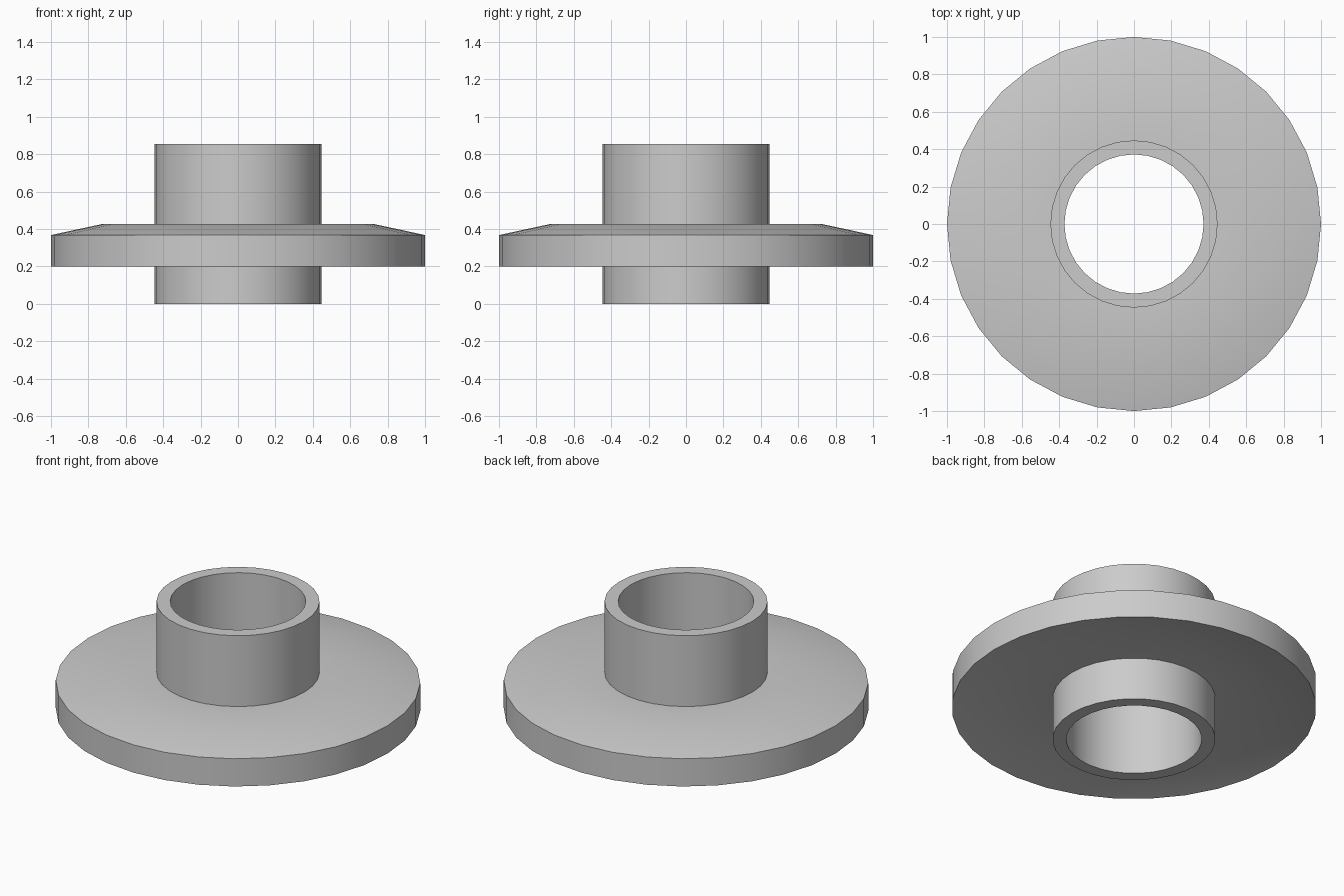
import bpy
import math

cube = bpy.data.objects.get("Cube")
if cube:
    bpy.data.objects.remove(cube, do_unlink=True)

SIDES = 32

grey = bpy.data.materials.new("plain grey")
grey.use_nodes = True
colour = (0.6, 0.6, 0.6, 1)
grey.diffuse_color = colour
grey.node_tree.nodes["Principled BSDF"].inputs["Base Color"].default_value = colour


def lathe(name, profile):
    """Revolve a closed (radius, height) profile around z."""
    verts, faces = [], []
    n = len(profile)
    for i in range(SIDES):
        a = 2 * math.pi * i / SIDES
        verts += [(r * math.cos(a), r * math.sin(a), z) for r, z in profile]
        j = (i + 1) % SIDES
        for k in range(n):
            m = (k + 1) % n
            faces.append((i * n + k, j * n + k, j * n + m, i * n + m))
    mesh = bpy.data.meshes.new(name)
    mesh.from_pydata(verts, [], faces)
    mesh.materials.append(grey)
    obj = bpy.data.objects.new(name, mesh)
    bpy.context.collection.objects.link(obj)
    bpy.ops.object.select_all(action="DESELECT")
    obj.select_set(True)
    bpy.context.view_layer.objects.active = obj
    bpy.ops.object.shade_smooth_by_angle(angle=math.radians(30))
    return obj


# One-piece flanged bushing: hollow sleeve with a dished disc around it,
# the underside following the slope of the top
BORE, SLEEVE, BEND, RIM = 0.372, 0.447, 0.73, 1.0
lathe("flanged_bushing", [
    (BORE, 0), (SLEEVE, 0),
    (SLEEVE, 0.257), (BEND, 0.257),
    (RIM, 0.2), (RIM, 0.368),
    (BEND, 0.426), (SLEEVE, 0.426),
    (SLEEVE, 0.855), (BORE, 0.855),
])
